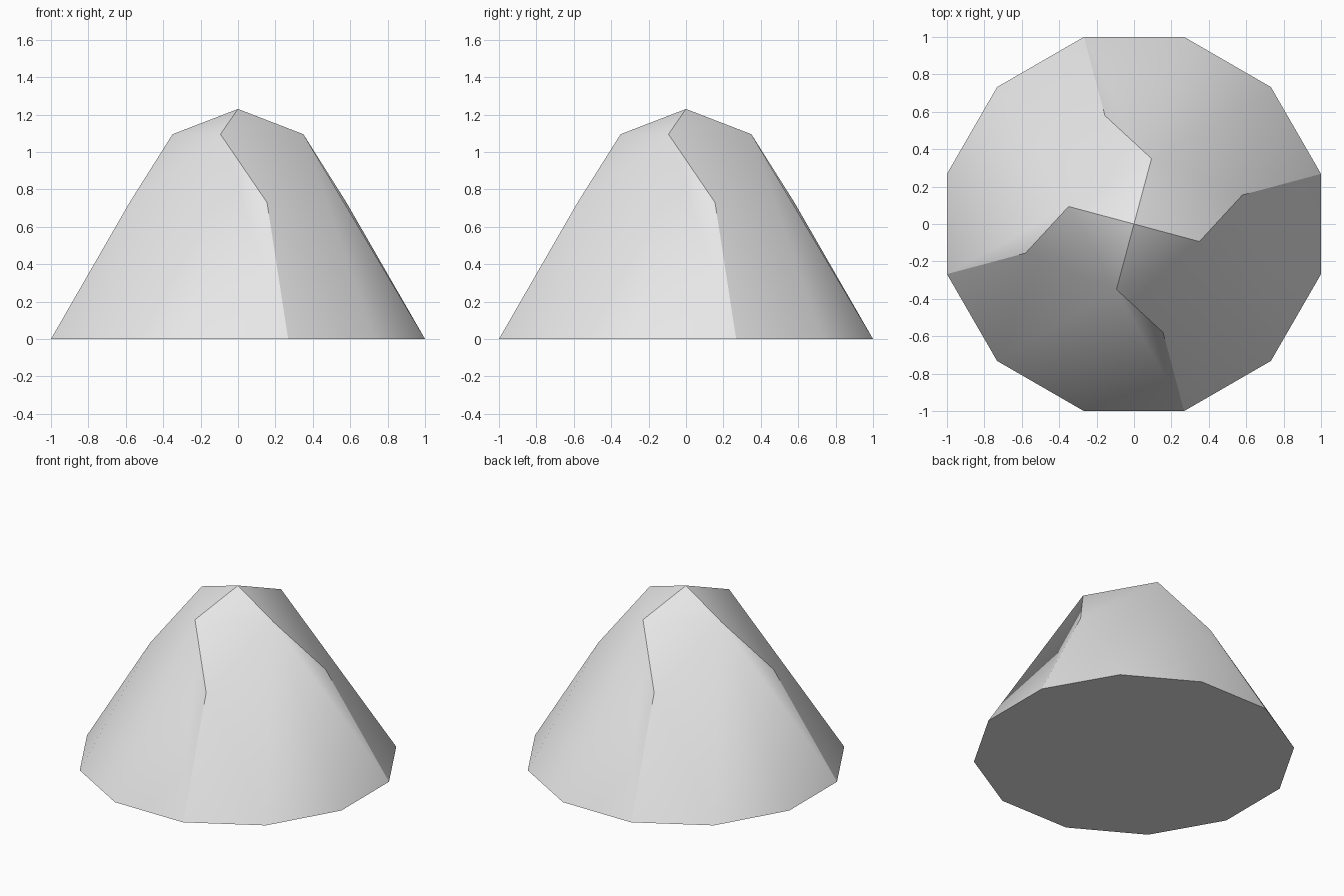
import bpy
import bmesh
from math import cos, sin, radians

cube = bpy.data.objects.get("Cube")
if cube:
    bpy.data.objects.remove(cube, do_unlink=True)

# Single stone colour
stone = bpy.data.materials.new("light_grey_stone")
stone.use_nodes = True
grey = (0.8, 0.8, 0.8, 1.0)
stone.diffuse_color = grey
stone.node_tree.nodes["Principled BSDF"].inputs["Base Color"].default_value = grey

bm = bmesh.new()


def ring(count, radius, z, start):
    """Evenly spaced vertices, counter-clockwise from the start angle."""
    step = 360 / count
    return [bm.verts.new((radius * cos(radians(start + i * step)),
                          radius * sin(radians(start + i * step)), z))
            for i in range(count)]


# Twelve-sided foot, four twisted shoulder points, four crown points, one peak
foot = ring(12, 1.0353, 0, 225)
shoulder = ring(4, 0.60, 0.73, 285)
crown = ring(4, 0.362, 1.095, 255)
peak = bm.verts.new((0, 0, 1.23))

# The same quarter repeated four times around the peak
for q in range(4):
    b0, b1, b2, b3 = [foot[(3 * q + i) % 12] for i in range(4)]
    t, t_next, m = crown[q], crown[(q + 1) % 4], shoulder[q]
    for face in ((peak, t, t_next), (t, m, t_next),
                 (t, b0, b1), (t, b1, b2), (t, b2, m),
                 (m, b2, b3), (m, b3, t_next)):
        bm.faces.new(face)
bm.faces.new(foot[::-1])
bmesh.ops.recalc_face_normals(bm, faces=bm.faces)

mesh = bpy.data.meshes.new("rock_mound")
bm.to_mesh(mesh)
bm.free()
mesh.materials.append(stone)
mound = bpy.data.objects.new("rock_mound", mesh)
bpy.context.collection.objects.link(mound)

# Soft flanks with a crisp crown and foot
bpy.context.view_layer.objects.active = mound
mound.select_set(True)
bpy.ops.object.shade_smooth_by_angle(angle=radians(30))
